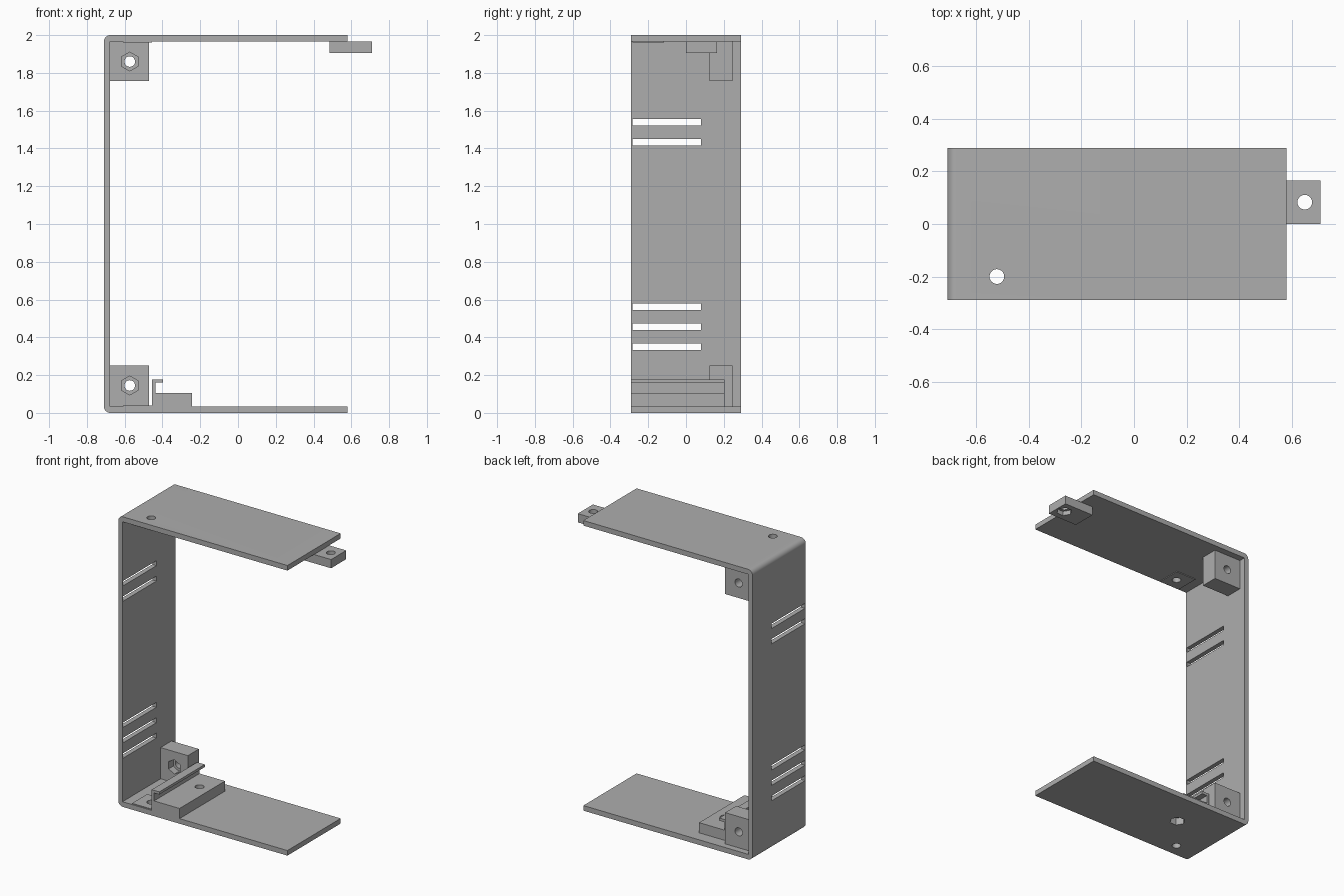
import bpy, bmesh, math
from mathutils import Matrix

if "Cube" in bpy.data.objects:
    bpy.data.objects.remove(bpy.data.objects["Cube"])

grey = bpy.data.materials.new("plain grey")
grey.diffuse_color = (0.42, 0.42, 0.42, 1)
grey.use_nodes = True
grey.node_tree.nodes["Principled BSDF"].inputs["Base Color"].default_value = grey.diffuse_color
T = 0.035          # wall thickness
Y0, Y1 = -0.29, 0.29


def finish(name, bm):
    bmesh.ops.recalc_face_normals(bm, faces=bm.faces)
    me = bpy.data.meshes.new(name)
    bm.to_mesh(me)
    bm.free()
    me.materials.append(grey)
    ob = bpy.data.objects.new(name, me)
    bpy.context.collection.objects.link(ob)
    return ob


def extrude(name, pts, y0, y1):
    """Extrude an x-z outline along y."""
    bm = bmesh.new()
    face = bm.faces.new([bm.verts.new((x, y0, z)) for x, z in pts])
    new = bmesh.ops.extrude_face_region(bm, geom=[face])["geom"]
    bmesh.ops.translate(bm, vec=(0, y1 - y0, 0),
                        verts=[v for v in new if isinstance(v, bmesh.types.BMVert)])
    return finish(name, bm)


def box(name, x0, x1, y0, y1, z0, z1):
    return extrude(name, [(x0, z0), (x1, z0), (x1, z1), (x0, z1)], y0, y1)


def prism(name, centre, radius, depth, sides, axis="Z"):
    bm = bmesh.new()
    bmesh.ops.create_cone(bm, cap_ends=True, segments=sides, radius1=radius,
                          radius2=radius, depth=depth,
                          matrix=Matrix.Rotation(math.radians(90), 4, "Z") if sides == 6 else Matrix())
    if axis == "Y":
        # turn so that two hexagon corners point sideways
        bmesh.ops.rotate(bm, verts=bm.verts, matrix=Matrix.Rotation(math.radians(90), 3, "Z"))
        bmesh.ops.rotate(bm, verts=bm.verts, matrix=Matrix.Rotation(math.radians(90), 3, "X"))
    bmesh.ops.translate(bm, verts=bm.verts, vec=centre)
    return finish(name, bm)


def cut(ob, cutters):
    for c in cutters:
        m = ob.modifiers.new("cut", "BOOLEAN")
        m.operation, m.solver, m.object = "DIFFERENCE", "EXACT", c
        c.hide_render = True
        c.hide_set(True)


def arc(cx, cz, r, a0, a1, n=8):
    return [(cx + r * math.cos(math.radians(a0 + (a1 - a0) * i / n)),
             cz + r * math.sin(math.radians(a0 + (a1 - a0) * i / n))) for i in range(n + 1)]


# C-shaped shell with rounded outer corners
R = 0.035
outline = ([(0.58, 2), ] + arc(-0.71 + R, 2 - R, R, 90, 180) + arc(-0.71 + R, R, R, 180, 270)
           + [(0.58, 0), (0.58, T), (-0.71 + T - 0.003, T), (-0.71 + T - 0.003, 2 - T), (0.58, 2 - T)])
shell = extrude("shell", outline, Y0, Y1)

# vent slots, mounting holes and the nut opening under the base
cable_hole = prism("mounting_hole_cutter", (-0.522, -0.2, 1), 0.028, 3, 32)
base_hole = prism("base_hole_cutter", (-0.325, 0.045, 0.1), 0.028, 0.6, 32)
base_nut = prism("base_nut_cutter", (-0.325, 0.045, 0), 0.05, 0.1, 6)
slots = [box("slot_cutter", -0.8, -0.6, -0.283, 0.08, z - 0.017, z + 0.017)
         for z in (0.35, 0.456, 0.562, 1.432, 1.538)]
cut(shell, slots + [cable_hole, base_hole, base_nut])

# thin pads around the mounting holes
for name, z0, z1 in (("lower_pad", T, T + 0.005), ("upper_pad", 2 - T - 0.005, 2 - T)):
    cut(box(name, -0.61, -0.455, -0.283, -0.117, z0, z1), [cable_hole])

# corner screw blocks with a nut pocket in front
for name, z0, z1, zc in (("lower_corner_block", T, 0.25, 0.145),
                         ("upper_corner_block", 1.757, 2 - T, 1.86)):
    block = box(name, -0.678, -0.47, 0.125, 0.245, z0, z1)
    cut(block, [prism("screw_cutter", (-0.573, 0.2, zc), 0.028, 0.5, 32, "Y"),
                prism("nut_cutter", (-0.573, 0.125, zc), 0.05, 0.1, 6, "Y")])

# base block and the hooked clip rail beside it
base_block = box("base_block", -0.44, -0.243, Y0, 0.205, T, 0.105)
cut(base_block, [base_hole, base_nut])
extrude("clip_rail", [(-0.455, T), (-0.437, T), (-0.437, 0.16), (-0.397, 0.16),
                      (-0.397, 0.178), (-0.455, 0.178)], Y0, 0.205)

# screw tab under the free end of the top plate, nut pocket below
tab = box("screw_tab", 0.485, 0.71, 0, 0.165, 1.905, 2 - T)
cut(tab, [prism("tab_hole_cutter", (0.65, 0.083, 1.95), 0.028, 0.3, 32),
          prism("tab_nut_cutter", (0.65, 0.083, 1.905), 0.05, 0.06, 6)])

# smooth the rounded corners and hole walls only
for ob in bpy.context.collection.objects:
    if not ob.hide_render:
        bpy.ops.object.select_all(action="DESELECT")
        ob.select_set(True)
        bpy.context.view_layer.objects.active = ob
        for m in list(ob.modifiers):
            bpy.ops.object.modifier_apply(modifier=m.name)
        bpy.ops.object.shade_smooth_by_angle(angle=math.radians(30))
